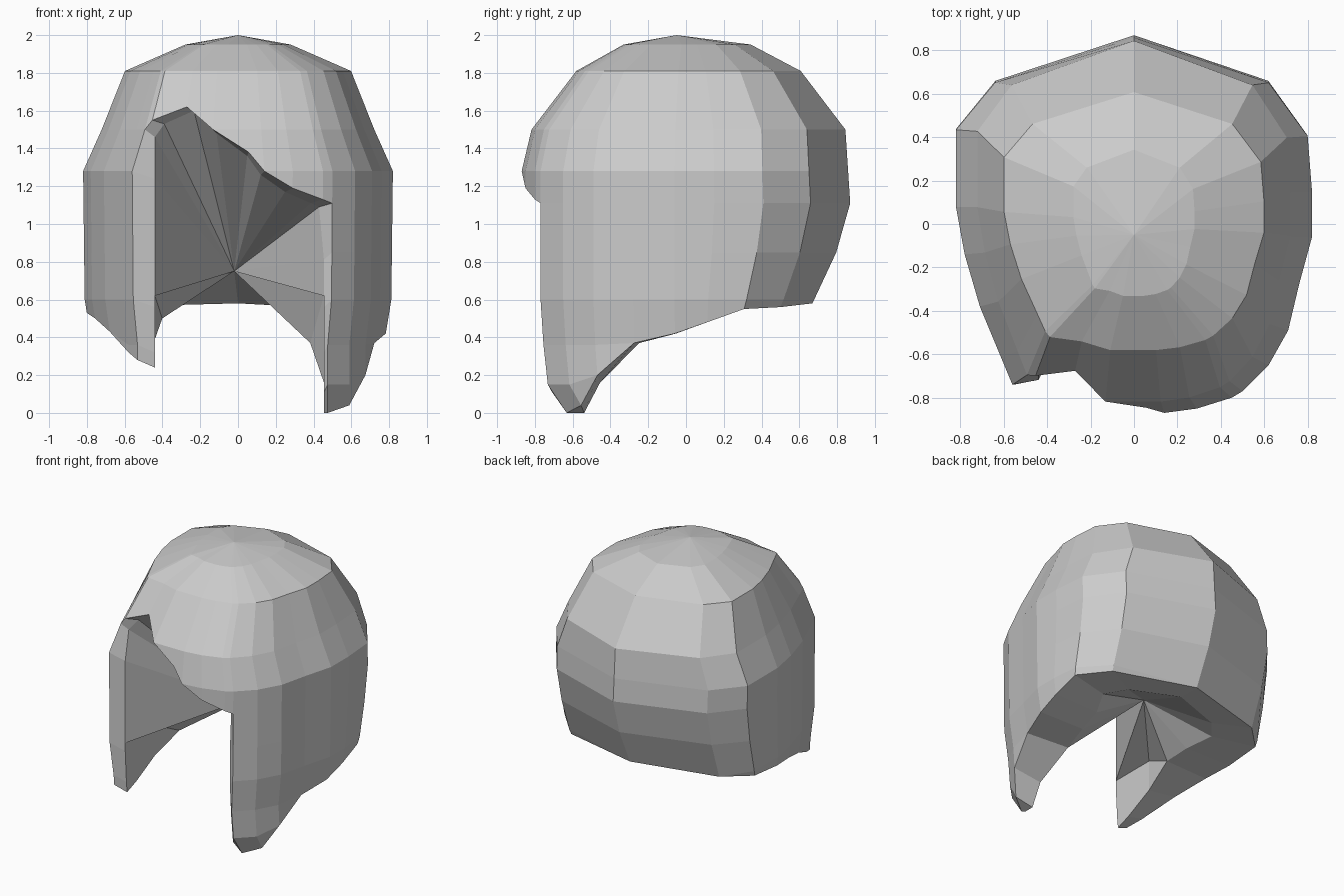
import bpy, bmesh
from math import copysign

if "Cube" in bpy.data.objects:
    bpy.data.objects.remove(bpy.data.objects["Cube"])

# Plan outline at the widest height, with the height where each lock ends: x, y, rim z
COLUMNS = [
    (-.53, -.78, 1.55), (-.33, -.81, 1.62), (-.15, -.87, 1.50), (.06, -.87, 1.38),
    (.14, -.87, 1.28), (.29, -.85, 1.19), (.45, -.80, 1.13),            # swept fringe
    (.50, -.77, 0), (.62, -.65, .04), (.71, -.49, .20), (.76, -.28, .37),  # right lock
    (.82, -.06, .42), (.82, .15, .48), (.80, .41, .55), (.62, .66, .56),
    (0, .87, .58), (-.64, .66, .57),                                    # back
    (-.82, .44, .56), (-.82, .08, .53), (-.78, -.14, .50),
    (-.71, -.38, .43), (-.61, -.62, .32), (-.56, -.74, .28),            # left lock
]
LEVELS = [1.95, 1.81, 1.5, 1.28, 1.11, .85, .6, .36, .15, 0]

# Silhouette scale against height: (z, scale)
SIDE = [(2, 0), (1.95, .34), (1.81, .73), (1.5, .88), (1.28, 1), (.6, .99), (.4, .95), (0, .95)]
FRONT = [(2, .05), (1.95, .38), (1.83, .65), (1.5, .94), (1.28, 1), (.5, 1), (.15, .95), (0, .82)]
BACK = [(2, 0), (1.97, .35), (1.8, .72), (1.5, .97), (1.1, 1), (.75, .88), (.55, .75)]


def scale_at(profile, z):
    for (z0, s0), (z1, s1) in zip(profile, profile[1:]):
        if z >= z1:
            return s0 + (s1 - s0) * (z0 - z) / (z0 - z1)
    return profile[-1][1]


def shell_point(x, y, z):
    return (x * scale_at(SIDE, z), y * scale_at(BACK if y > 0 else FRONT, z), z)


def extrude_rim(bm, edges):
    new = bmesh.ops.extrude_edge_only(bm, edges=edges)["geom"]
    return ([v for v in new if isinstance(v, bmesh.types.BMVert)],
            [e for e in new if isinstance(e, bmesh.types.BMEdge)])


def open_edges(bm):
    return [e for e in bm.edges if e.is_boundary]


bm = bmesh.new()

# Outer hair shell: columns run down from the crown and stop at their own rim
crown = bm.verts.new((0, -.05, 2))
grid = []
for x, y, rim in COLUMNS:
    col = []
    for z in LEVELS:
        if col and col[-1].co.z <= rim + .03:
            col.append(col[-1])
        else:
            zz = rim if z <= rim + .03 else z
            col.append(bm.verts.new(shell_point(x, y, zz)))
    grid.append(col)

for i, a in enumerate(grid):
    j = (i + 1) % len(grid)
    b = grid[j]
    bm.faces.new((crown, a[0], b[0]))
    rims = COLUMNS[i][2], COLUMNS[j][2]
    for k in range(len(LEVELS) - 1):
        # leave the face opening clear beside the two long front locks
        if abs(rims[0] - rims[1]) > .5 and LEVELS[k] <= max(rims) + .03:
            continue
        ring = list(dict.fromkeys((a[k], a[k + 1], b[k + 1], b[k])))
        if len(ring) > 2:
            bm.faces.new(ring)

# Thickness of the rim: thin fringe, slim front locks, wide underside at the back
verts, edges = extrude_rim(bm, open_edges(bm))
for v in verts:
    c = v.co
    if c.z > 1.05 and c.x > -.49:
        c.x, c.y, c.z = c.x * .86, c.y * .9, c.z - .02
    elif c.y < -.35:
        c.x = copysign(.44 if c.x < 0 else .455, c.x)
        c.y *= .97
        c.z = max(c.z - .04, 0)
    elif c.y < .2:
        c.x, c.y = c.x * .53, c.y * .9
    else:
        c.x, c.y = c.x * .6, c.y * .75

# Inner walls of the long locks, up to the level of the lining
verts, edges = extrude_rim(bm, edges)
for v in verts:
    if v.co.y < -.33:
        v.co.z = max(v.co.z, .62)
bmesh.ops.remove_doubles(bm, verts=bm.verts[:], dist=.012)

# Inner lining: a fan that meets at one point inside the head
centre = bm.verts.new((-.02, .08, .75))
for e in open_edges(bm):
    bm.faces.new((e.verts[0], e.verts[1], centre))

bmesh.ops.recalc_face_normals(bm, faces=bm.faces[:])
mesh = bpy.data.meshes.new("hair")
bm.to_mesh(mesh)
bm.free()
hair = bpy.data.objects.new("hair", mesh)
bpy.context.collection.objects.link(hair)
